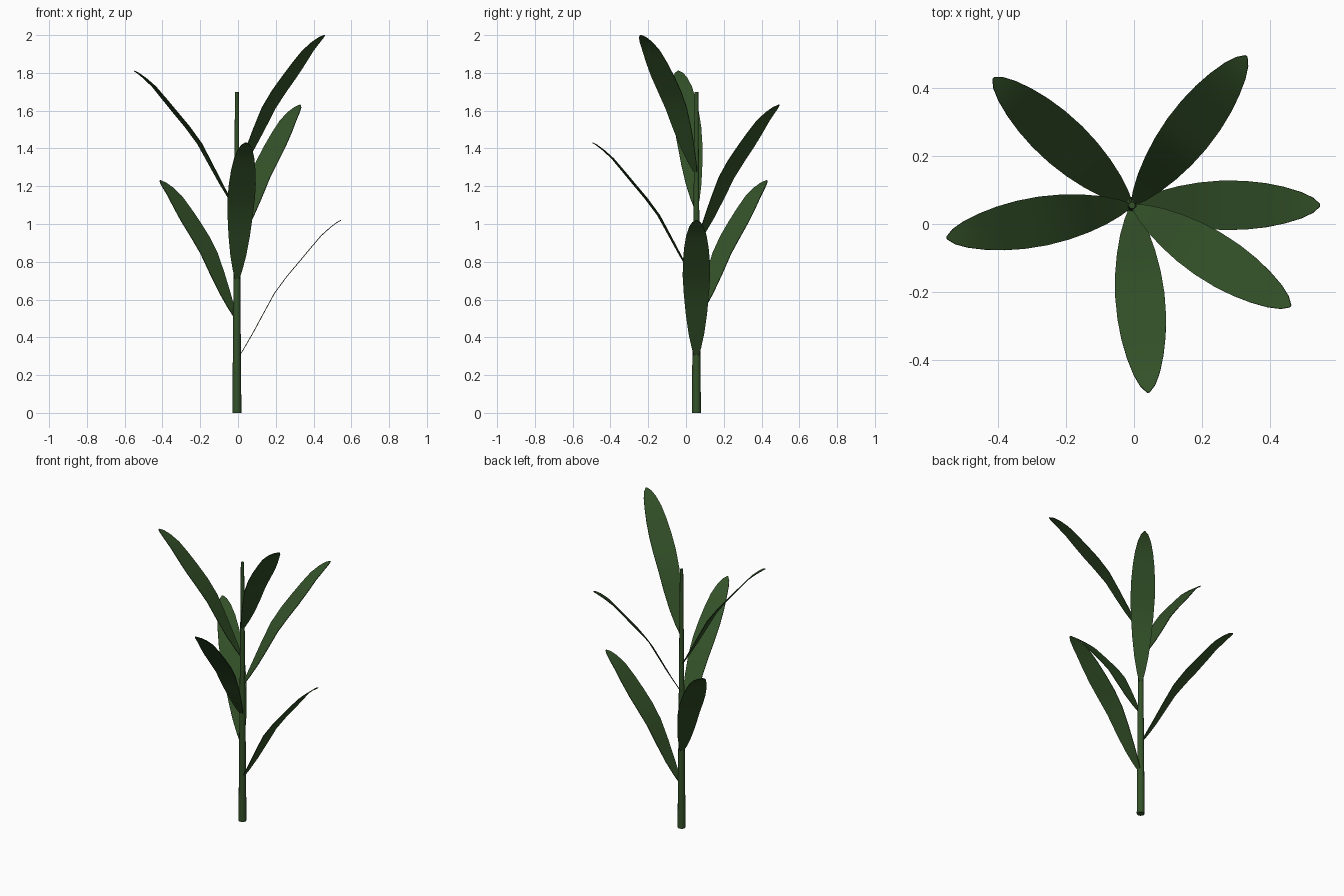
import bpy, bmesh, math
from mathutils import Vector

if "Cube" in bpy.data.objects:
    bpy.data.objects.remove(bpy.data.objects["Cube"])

AXIS = Vector((-0.006, 0.055, 0))

green = bpy.data.materials.new("leaf green")
green.diffuse_color = (0.034, 0.084, 0.022, 1)
green.use_nodes = True
green.node_tree.nodes["Principled BSDF"].inputs["Base Color"].default_value = green.diffuse_color


def finish(name, bm):
    bmesh.ops.recalc_face_normals(bm, faces=bm.faces)
    me = bpy.data.meshes.new(name)
    bm.to_mesh(me)
    bm.free()
    me.materials.append(green)
    ob = bpy.data.objects.new(name, me)
    bpy.context.collection.objects.link(ob)
    bpy.context.view_layer.objects.active = ob
    ob.select_set(True)
    bpy.ops.object.shade_smooth_by_angle(angle=math.radians(40))
    ob.select_set(False)
    return ob


# Tapered stem
bm = bmesh.new()
bmesh.ops.create_cone(bm, cap_ends=True, segments=12, radius1=0.024,
                      radius2=0.010, depth=1.7)
bmesh.ops.translate(bm, verts=bm.verts, vec=AXIS + Vector((0, 0, 0.85)))
finish("stem", bm)

# Leaf profile: distance from the stem, rise, blade width
PROFILE = [(0.010, -0.015, 0.020), (0.040, 0.035, 0.050), (0.085, 0.113, 0.084),
           (0.14, 0.215, 0.113), (0.20, 0.325, 0.134), (0.265, 0.413, 0.145),
           (0.33, 0.490, 0.143), (0.39, 0.562, 0.130), (0.445, 0.627, 0.108),
           (0.495, 0.672, 0.078), (0.53, 0.698, 0.045), (0.551, 0.710, 0.008)]
THICK = 0.004


def leaf(name, base, angle):
    out = Vector((math.cos(angle), math.sin(angle), 0))
    side = Vector((-out.y, out.x, 0))
    bm = bmesh.new()
    rings = []
    for i, (r, h, w) in enumerate(PROFILE):
        a, b = PROFILE[max(i - 1, 0)], PROFILE[min(i + 1, len(PROFILE) - 1)]
        tangent = (out * (b[0] - a[0]) + Vector((0, 0, b[1] - a[1]))).normalized()
        n = tangent.cross(side) * THICK / 2
        c = AXIS + out * r + Vector((0, 0, base + h))
        s = side * w / 2
        rings.append([bm.verts.new(p) for p in
                      (c - s + n, c + n, c + s + n, c + s - n, c - n, c - s - n)])
    for p, q in zip(rings, rings[1:]):
        for k in range(6):
            m = (k + 1) % 6
            bm.faces.new((p[k], p[m], q[m], q[k]))
    bm.faces.new(rings[0])
    bm.faces.new(rings[-1])
    finish(name, bm)


# Six leaves spiralling up the stem by the golden angle
for i, base in enumerate((0.31, 0.52, 0.72, 0.92, 1.10, 1.29)):
    leaf(f"leaf_{i + 1}", base, math.radians(137.5 * i))
